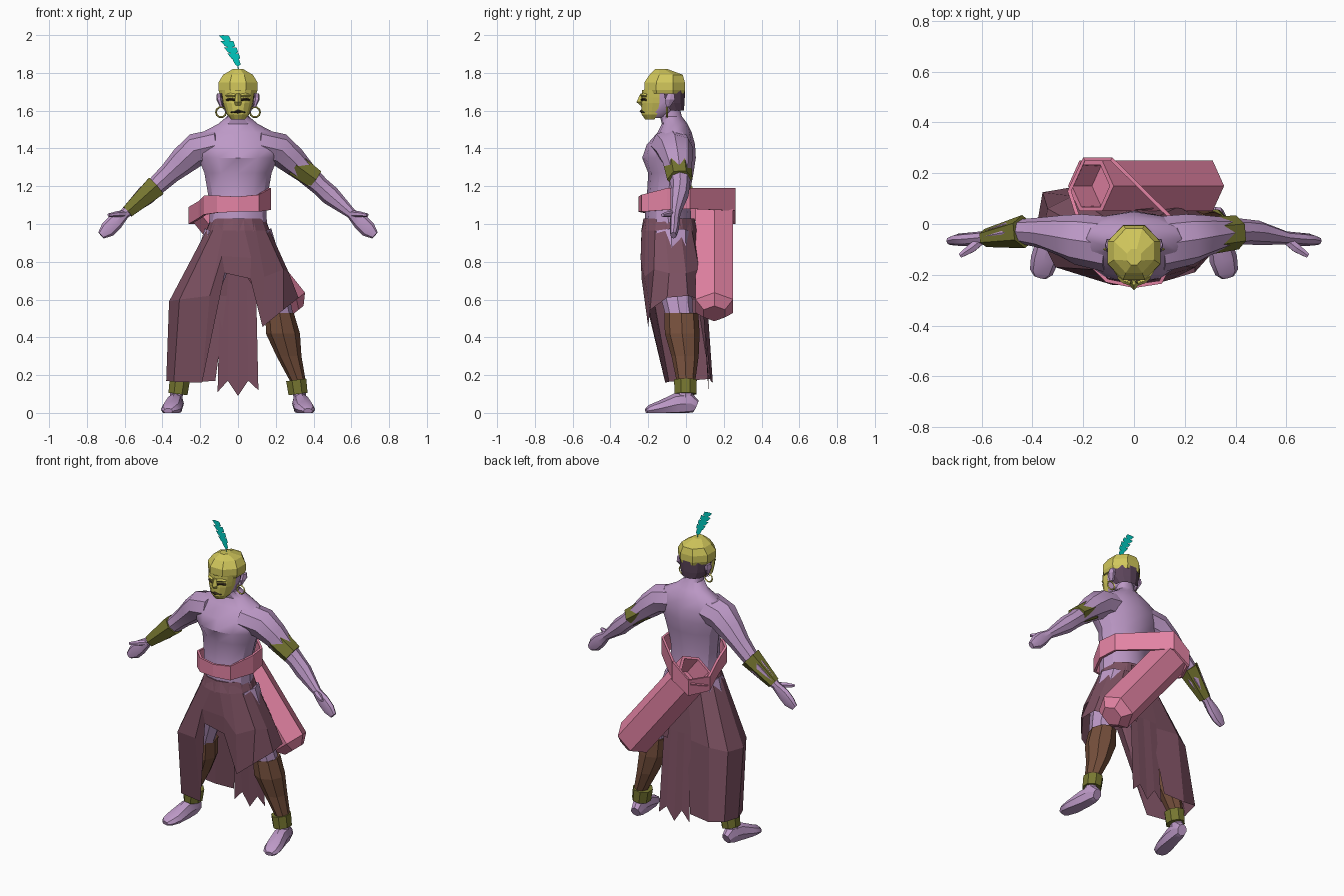
import bpy, bmesh, math
from mathutils import Vector as V

X, Y, Z = V((1, 0, 0)), V((0, 1, 0)), V((0, 0, 1))


def colour(name, *rgb):
    m = bpy.data.materials.new(name)
    m.diffuse_color = [(c / 255) ** 2.2 for c in rgb] + [1]
    return m


SKIN = colour("skin", 188, 152, 198)
CLOTH = colour("cloth", 124, 82, 98)
PINK = colour("sash_pink", 226, 130, 162)
BROWN = colour("leather", 116, 80, 62)
OLIVE = colour("bronze", 118, 118, 52)
GOLD = colour("gold", 208, 198, 92)
HAIR = colour("hair", 92, 70, 90)
TEAL = colour("teal", 0, 200, 190)
DARK = colour("dark", 60, 50, 35)


def mesh(name, pts, faces, mat, smooth=False):
    me = bpy.data.meshes.new(name)
    bm = bmesh.new()
    vs = [bm.verts.new(p) for p in pts]
    for f in faces:
        bm.faces.new([vs[i] for i in f])
    bmesh.ops.recalc_face_normals(bm, faces=bm.faces)
    bm.to_mesh(me)
    bm.free()
    me.materials.append(mat)
    ob = bpy.data.objects.new(name, me)
    bpy.context.collection.objects.link(ob)
    if smooth:
        bpy.ops.object.select_all(action='DESELECT')
        ob.select_set(True)
        bpy.context.view_layer.objects.active = ob
        bpy.ops.object.shade_smooth_by_angle(angle=math.radians(32))
    return ob


def grid_faces(rows, cols, closed):
    return [(r * cols + c, r * cols + (c + 1) % cols, (r + 1) * cols + (c + 1) % cols, (r + 1) * cols + c)
            for r in range(rows - 1) for c in range(cols if closed else cols - 1)]


def tube(name, secs, mat, n=8, ref=Y, tan=None, arc=None, phase=0, smooth=False):
    """Loft through sections (x, y, z, radius, radius along ref)."""
    cs = [V(s[:3]) for s in secs]
    ang = [math.radians(arc[0] + (arc[1] - arc[0]) * i / (n - 1)) if arc
           else 2 * math.pi * i / n + math.radians(phase) for i in range(n)]
    pts = []
    for k, s in enumerate(secs):
        t = (tan or cs[min(k + 1, len(cs) - 1)] - cs[max(k - 1, 0)]).normalized()
        a = ref.cross(t).normalized()
        b = t.cross(a)
        for w in ang:
            p = cs[k] + a * s[3] * math.cos(w) + b * s[4] * math.sin(w)
            p.z = max(p.z, 0)
            pts.append(p)
    faces = grid_faces(len(secs), n, not arc)
    if not arc:
        faces += [tuple(range(n)), tuple(range(len(pts) - n, len(pts)))]
    return mesh(name, pts, faces, mat, smooth)


def stack(name, secs, mat, **kw):
    """Horizontal rings (z, y, radius x, radius y)."""
    return tube(name, [(0, y, z, a, b) for z, y, a, b in secs], mat, tan=Z, **kw)


# Torso and neck
stack("torso", [(.93, -.09, .16, .12), (1.05, -.095, .15, .122), (1.15, -.095, .157, .112),
                (1.27, -.08, .178, .12), (1.35, -.09, .21, .142), (1.42, -.08, .23, .128),
                (1.485, -.06, .19, .09), (1.53, -.06, .105, .068), (1.57, -.08, .057, .058),
                (1.64, -.1, .055, .06)], SKIN, n=12, smooth=True)

# Head, hair, mask and cap
stack("head", [(1.56, -.16, .035, .05), (1.59, -.14, .068, .085), (1.65, -.115, .084, .105),
               (1.72, -.115, .088, .108)], SKIN, n=10, smooth=True)
stack("hair", [(1.6, -.075, .07, .065), (1.64, -.1, .09, .095), (1.71, -.11, .1, .108)],
      HAIR, n=8, arc=(-5, 185))
stack("mask", [(1.552, -.175, .035, .04), (1.58, -.165, .06, .07), (1.64, -.155, .08, .083),
               (1.67, -.155, .085, .078), (1.71, -.15, .09, .082)], GOLD, n=9, arc=(170, 370))
stack("cap", [(1.69, -.113, .105, .112), (1.71, -.113, .113, .117), (1.75, -.113, .112, .116),
              (1.79, -.105, .085, .095), (1.82, -.13, .03, .035)], GOLD, n=8, phase=22.5)
tube("mask_nose", [(0, -.232, 1.69, .01, .01), (0, -.24, 1.645, .018, .022), (0, -.232, 1.628, .016, .01)],
     GOLD, n=4, tan=Z)
tube("mask_lips", [(-.035, -.218, 1.592, .01, .006), (0, -.236, 1.596, .01, .01), (.035, -.218, 1.592, .01, .006)],
     DARK, n=4, ref=Z)

# Feather plume: flat barbs on both sides of a leaning spine
spine = lambda t: V((.005 - .085 * t ** 1.3, -.12, 1.81 + .19 * t))
pts, faces = [], []
for k in range(5):
    t = .12 + .17 * k
    for s in (-1, 1):
        i = len(pts)
        w = (.018, .03, .034, .034, .026)[k]
        pts += [spine(t), spine(t) + V((s * w * .8, 0, .012)),
                spine(min(t + .17, .95)) + V((s * w, 0, .006)), spine(min(t + .2, 1))]
        faces.append((i, i + 1, i + 2, i + 3))
i = len(pts)
pts += [spine(0) + V((-.004, 0, 0)), spine(0) + V((.004, 0, 0)), spine(.2)]
faces.append((i, i + 1, i + 2))
mesh("feather", pts, faces, TEAL)

for s, side in ((-1, "right"), (1, "left")):
    # Eyes, brows, ears and ear hoops
    for nm, z, r, m in (("eye", 1.657, .007, DARK), ("brow", 1.68, .009, GOLD)):
        tube(f"{nm}_{side}", [(s * .015, -.234, z, r, r), (s * .04, -.225, z + .004, r, r),
                              (s * .06, -.207, z, r, r)], m, n=4, ref=Z)
    tube("ear_" + side, [(s * .088, -.095, 1.62, .008, .012), (s * .1, -.085, 1.66, .015, .03),
                         (s * .1, -.08, 1.69, .012, .02)], SKIN, n=6, tan=Z)
    bpy.ops.mesh.primitive_torus_add(major_segments=10, minor_segments=4, major_radius=.027,
                                     minor_radius=.005, location=(s * .09, -.1, 1.592),
                                     rotation=(math.pi / 2, 0, 0))
    bpy.context.object.name = "hoop_" + side
    bpy.context.object.data.materials.append(GOLD)

    # Arm, hand and thumb
    tube("arm_" + side, [(s * x, y, z, a, b) for x, y, z, a, b in (
        (.1, -.08, 1.42, .085, .11), (.22, -.06, 1.395, .087, .1), (.29, -.045, 1.335, .075, .08),
        (.36, -.035, 1.27, .058, .062), (.435, -.03, 1.2, .05, .05), (.49, -.035, 1.15, .052, .048),
        (.6, -.055, 1.055, .027, .026), (.65, -.06, 1.01, .043, .026), (.69, -.062, .97, .043, .024),
        (.725, -.067, .94, .022, .016))], SKIN, n=8, smooth=True)
    tube("thumb_" + side, [(s * .59, -.055, 1.055, .018, .018), (s * .64, -.095, 1.052, .016, .02),
                           (s * .685, -.125, 1.047, .009, .01)], SKIN, n=6)

    # Leg, shin guard, ankle cuff and foot
    tube("leg_" + side, [(s * .09, -.08, .95, .09, .11), (s * .15, -.07, .75, .09, .1),
                         (s * .215, -.04, .55, .07, .075), (s * .25, -.01, .38, .07, .07),
                         (s * .32, 0, .17, .033, .04), (s * .33, -.005, .05, .035, .045)],
         SKIN, n=8, smooth=True)
    tube("shin_guard_" + side, [(s * .22, -.025, .53, .075, .09), (s * .238, -.02, .42, .09, .092),
                                (s * .27, -.005, .3, .066, .072), (s * .32, 0, .16, .04, .048)],
         BROWN, n=8, tan=Z)
    tube("ankle_cuff_" + side, [(s * .308, -.003, .175, .058, .065), (s * .318, -.003, .1, .055, .062)],
         OLIVE, n=8, phase=22.5)
    tube("foot_" + side, [(s * .322, .052, .035, .03, .035), (s * .326, .02, .05, .04, .06),
                          (s * .335, -.05, .045, .045, .06), (s * .352, -.14, .025, .055, .038),
                          (s * .365, -.19, .015, .046, .028), (s * .37, -.21, .01, .025, .015)],
         SKIN, n=8, ref=Z, smooth=True)

# Forearm bracer on one arm, upper band on the other
tube("bracer", [(-.435, -.03, 1.2, .066, .066), (-.585, -.055, 1.065, .038, .036)], OLIVE, n=6, phase=30)
tube("arm_band", [(.303, -.045, 1.315, .068, .074), (.408, -.033, 1.238, .06, .067)], OLIVE, n=6, phase=30)

# Skirt: waist angle, middle point and hem point of each fold, from the back slit round the front
folds = [(100, (-.06, .08, .62), (-.12, .13, .17)), (130, (-.24, .11, .62), (-.26, .142, .16)),
         (160, (-.34, .06, .6), (-.36, .125, .18)), (190, (-.365, -.06, .59), (-.38, .01, .17)),
         (218, (-.31, -.17, .6), (-.34, -.09, .165)), (242, (-.15, -.22, .62), (-.19, -.11, .16)),
         (260, (-.085, -.24, .83), (-.07, -.235, .74)), (282, (.07, -.24, .82), (.065, -.235, .71)),
         (304, (.14, -.22, .72), (.13, -.2, .455)), (330, (.24, -.17, .76), (.24, -.19, .545)),
         (352, (.27, -.09, .74), (.32, -.1, .61)), (25, (.26, 0, .74), (.31, .01, .62)),
         (55, (.18, .07, .76), (.2, .08, .6)), (85, (.04, .085, .76), (.06, .1, .6))]
rows = [[], [], [], []]
for deg, mid, hem in folds:
    c, s = math.cos(math.radians(deg)), math.sin(math.radians(deg))
    rows[0].append((.142 * c, -.09 + .13 * s, 1.03))
    rows[1].append((.17 * c, -.09 + .148 * s, .965))
    rows[2].append(mid)
    rows[3].append(hem)
mesh("skirt", sum(rows, []), grid_faces(4, len(folds), False), CLOTH)
stack("waistband", [(.96, -.09, .17, .148), (1.03, -.09, .145, .135)], CLOTH, n=12)

# Ragged tail cloth hanging behind
hem = (.11, .17, .09, .17, .12)
pts = [((i - 2) * w, y, z) for w, y, z in ((.035, .055, 1), (.048, .085, .65)) for i in range(5)]
pts += [((i - 2) * .054, .12, hem[i]) for i in range(5)]
mesh("tail_cloth", pts, grid_faces(3, 5, False), CLOTH)

# Hexagonal open case slung across the back
top, low = V((-.17, .15, 1.11)), V((.265, .15, .565))
axis = (low - top).normalized()
prof = [(low + axis * .05, .065), (low, .115), (top, .115), (top, .095), (top + axis * .12, .09)]
tube("back_case", [(*p, r, r) for p, r in prof], PINK, n=6, tan=axis)

# Sash looping from the waist around the mouth of the case: x, y, lower z, upper z
sash = [(.175, -.1, 1.075, 1.19), (.16, .02, 1.08, 1.19), (-.085, .262, 1.07, 1.19), (-.2, .262, 1.0, 1.1),
        (-.262, .13, 1.0, 1.09), (-.21, -.03, 1.03, 1.12), (-.18, -.16, 1.05, 1.15),
        (-.11, -.23, 1.06, 1.15), (0, -.252, 1.065, 1.145), (.11, -.235, 1.065, 1.155)]
ob = mesh("sash", [(x, y, a) for x, y, a, b in sash] + [(x, y, b) for x, y, a, b in sash],
          grid_faces(2, len(sash), True), PINK)
mod = ob.modifiers.new("thickness", 'SOLIDIFY')
mod.thickness = .015
